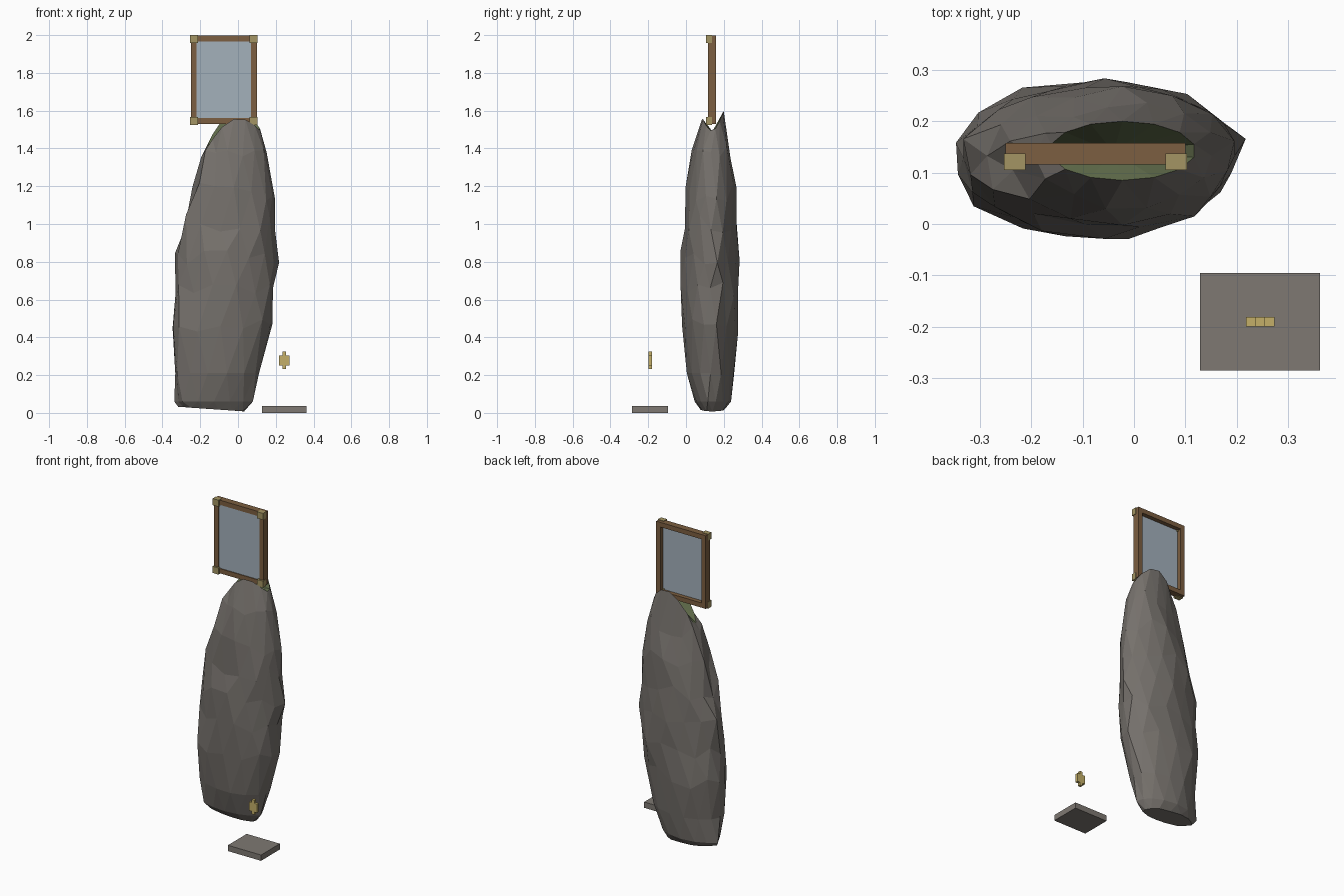
import bpy, bmesh, math, random

cube = bpy.data.objects.get("Cube")
if cube:
    bpy.data.objects.remove(cube, do_unlink=True)
random.seed(7)


def material(name, rgb):
    m = bpy.data.materials.new(name)
    m.use_nodes = True
    m.diffuse_color = (*rgb, 1)
    bsdf = next(n for n in m.node_tree.nodes if n.type == 'BSDF_PRINCIPLED')
    bsdf.inputs["Base Color"].default_value = (*rgb, 1)
    bsdf.inputs["Roughness"].default_value = 0.9
    return m


STONE = material("stone grey", (0.18, 0.165, 0.15))
SLAB = material("slab grey", (0.21, 0.19, 0.17))
MOSS = material("moss green", (0.11, 0.14, 0.065))
WOOD = material("brown wood", (0.2, 0.113, 0.052))
GLASS = material("pale blue glass", (0.37, 0.44, 0.5))
BRASS = material("dull brass", (0.37, 0.3, 0.125))
GOLD = material("bright gold", (0.55, 0.43, 0.14))


def finish(bm, name, mats):
    bmesh.ops.recalc_face_normals(bm, faces=bm.faces)
    mesh = bpy.data.meshes.new(name)
    bm.to_mesh(mesh)
    bm.free()
    for m in mats:
        mesh.materials.append(m)
    ob = bpy.data.objects.new(name, mesh)
    bpy.context.collection.objects.link(ob)
    return ob


def box(name, xs, ys, zs, mat):
    bm = bmesh.new()
    bmesh.ops.create_cube(bm, size=1)
    for v in bm.verts:
        v.co = [(a + b) / 2 + c * (b - a) for c, (a, b) in zip(v.co, (xs, ys, zs))]
    return finish(bm, name, [mat])


# Standing stone: staggered faceted rings of (z, x min, x max, y min, y max)
SIDES = 14
RINGS = [
    (0.02, -0.32, 0.04, 0.07, 0.21),
    (0.06, -0.335, 0.08, 0.04, 0.235),
    (0.21, -0.345, 0.125, 0.0, 0.26),
    (0.45, -0.37, 0.185, -0.02, 0.275),
    (0.64, -0.35, 0.205, -0.03, 0.285),
    (0.83, -0.33, 0.215, -0.025, 0.285),
    (1.0, -0.295, 0.21, -0.015, 0.28),
    (1.17, -0.25, 0.205, 0.0, 0.265),
    (1.36, -0.19, 0.16, 0.03, 0.235),
    (1.45, -0.165, 0.12, 0.085, 0.2),
]
bm = bmesh.new()
rows = []
for i, (z, x0, x1, y0, y1) in enumerate(RINGS):
    row = []
    for j in range(SIDES):
        a = (j + (i % 2) / 2) * math.tau / SIDES
        c, s = math.cos(a), math.sin(a)
        rough = random.uniform(0.92, 1.04)
        h = z
        if i == 0:
            h -= 0.012 * c
        elif i == len(RINGS) - 1:
            # rim rises in front and behind, dips at the sides
            h += 0.045 * c + 0.125 * s * s + 0.02 * s
            rough = 1
        elif i > 2:
            h += random.uniform(-0.05, 0.05)
        row.append(bm.verts.new(((x0 + x1) / 2 + c * rough * (x1 - x0) / 2,
                                 (y0 + y1) / 2 + s * rough * (y1 - y0) / 2, h)))
    rows.append(row)
for i in range(len(rows) - 1):
    low, high = rows[i], rows[i + 1]
    for j in range(SIDES):
        k = (j + 1) % SIDES
        if i % 2 == 0:
            bm.faces.new((low[j], low[k], high[j]))
            bm.faces.new((low[k], high[k], high[j]))
        else:
            bm.faces.new((low[j], high[k], high[j]))
            bm.faces.new((low[j], low[k], high[k]))
bm.faces.new(rows[0][::-1])
# Mossy hollow between the two peaks
hollow = bm.verts.new((-0.04, 0.14, 1.49))
for j in range(SIDES):
    f = bm.faces.new((rows[-1][j], rows[-1][(j + 1) % SIDES], hollow))
    f.material_index = 1
finish(bm, "standing_stone", [STONE, MOSS])

# Framed mirror on top
L, R, B, T = -0.25, 0.10, 1.53, 1.997
W = 0.03
DEPTH = (0.116, 0.158)
for name, xs in (("right", (L, L + W)), ("left", (R - W, R))):
    box("frame_side_" + name, xs, DEPTH, (B, T), WOOD)
for name, zs in (("bottom", (B, B + W)), ("top", (T - W, T))):
    box("frame_rail_" + name, (L + W, R - W), DEPTH, zs, WOOD)
box("mirror_glass", (L + W, R - W), (0.121, 0.131), (B + W, T - W), GLASS)

# Brass corner blocks
for side, x in (("right", -0.253), ("left", 0.061)):
    for level, z in (("lower", 1.525), ("upper", 1.958)):
        box(f"corner_{level}_{side}", (x, x + 0.042), (0.105, 0.137),
            (z, z + 0.042), BRASS)

# Slab with a small floating gold charm
box("ground_slab", (0.128, 0.362), (-0.285, -0.095), (0, 0.037), SLAB)
box("charm_body", (0.218, 0.273), (-0.199, -0.181), (0.25, 0.305), GOLD)
for name, zs in (("foot", (0.232, 0.25)), ("top", (0.305, 0.325))):
    box("charm_" + name, (0.236, 0.255), (-0.199, -0.181), zs, GOLD)
